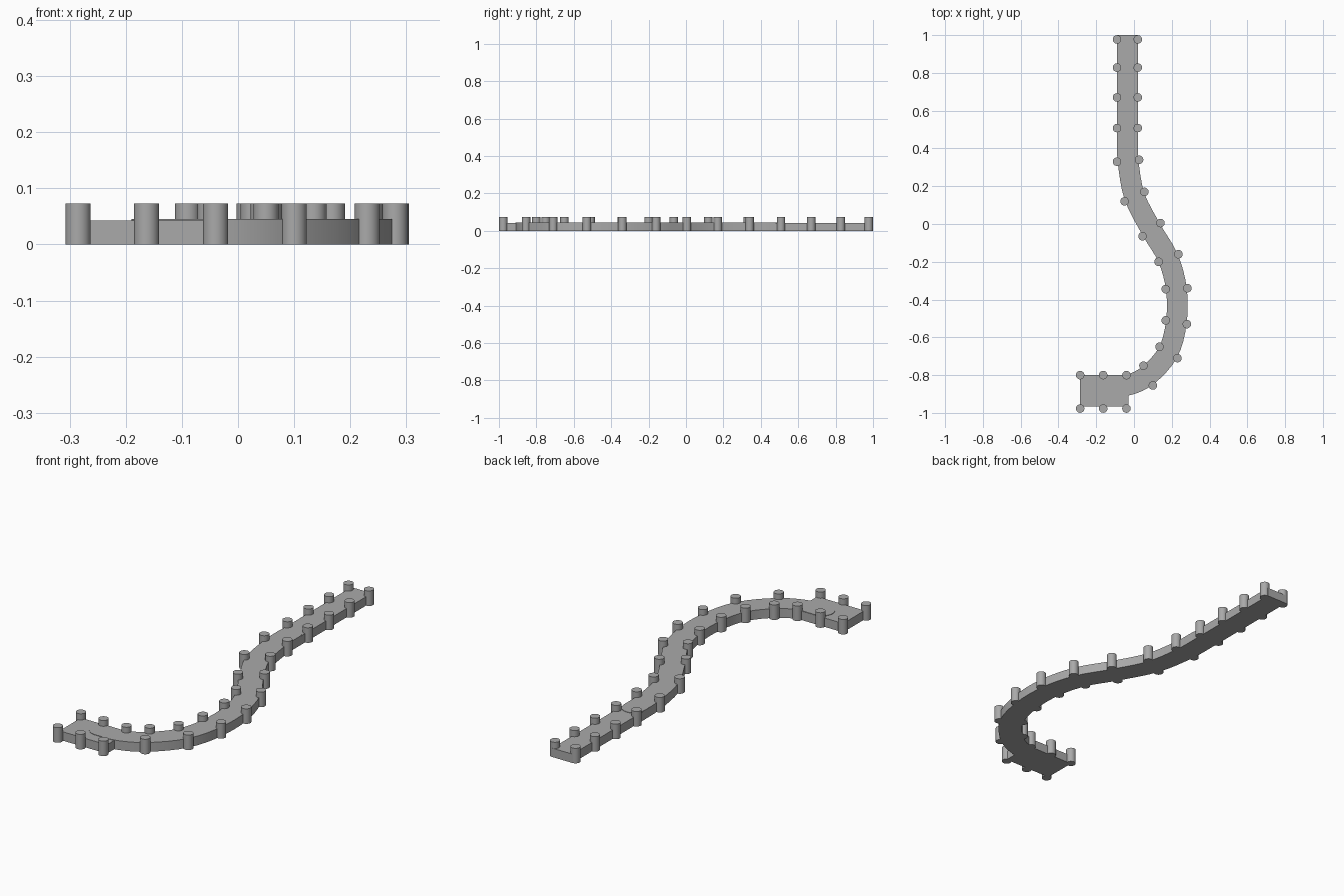
import bpy, bmesh, math
from mathutils import Vector

cube = bpy.data.objects.get("Cube")
if cube:
    bpy.data.objects.remove(cube, do_unlink=True)

grey = bpy.data.materials.new("stone grey")
grey.use_nodes = True
COLOR = (0.4, 0.4, 0.4, 1)
grey.diffuse_color = COLOR
grey.node_tree.nodes["Principled BSDF"].inputs["Base Color"].default_value = COLOR

HALF = 0.055      # half width of the walkway
POST_R = 0.0225
POST_H = 0.073


def prism(name, outline, height):
    """Extrude a flat outline upward from the ground."""
    bm = bmesh.new()
    base = bm.faces.new([bm.verts.new((p[0], p[1], 0)) for p in outline])
    top = bmesh.ops.extrude_face_region(bm, geom=[base], use_keep_orig=True)
    verts = [g for g in top["geom"] if isinstance(g, bmesh.types.BMVert)]
    bmesh.ops.translate(bm, verts=verts, vec=(0, 0, height))
    bmesh.ops.recalc_face_normals(bm, faces=bm.faces)
    mesh = bpy.data.meshes.new(name)
    bm.to_mesh(mesh)
    bm.free()
    mesh.materials.append(grey)
    obj = bpy.data.objects.new(name, mesh)
    bpy.context.collection.objects.link(obj)
    bpy.ops.object.select_all(action='DESELECT')
    obj.select_set(True)
    bpy.context.view_layer.objects.active = obj
    bpy.ops.object.shade_smooth_by_angle(angle=math.radians(30))
    return obj


def rect(x0, x1, y0, y1):
    return [(x0, y0), (x1, y0), (x1, y1), (x0, y1)]


def spline(points, steps=4):
    """Smooth path through the points."""
    pts = [Vector(p) for p in points]
    pts = [2 * pts[0] - pts[1]] + pts + [2 * pts[-1] - pts[-2]]
    path = []
    for a, b, c, d in zip(pts, pts[1:], pts[2:], pts[3:]):
        for i in range(steps):
            t = i / steps
            path.append(0.5 * (2 * b + (c - a) * t + (2 * a - 5 * b + 4 * c - d) * t**2
                               + (3 * b - a - 3 * c + d) * t**3))
    return path + [pts[-2]]


def round_ended_ribbon(path, half, cap=10):
    """Outline of a ribbon along the path with semicircular ends."""
    dirs = [(path[min(i + 1, len(path) - 1)] - path[max(i - 1, 0)]).normalized()
            for i in range(len(path))]
    outline = []
    for centres, tangents in ((path, dirs), (path[::-1], [-d for d in dirs[::-1]])):
        for p, d in zip(centres, tangents):
            outline.append(p + half * Vector((-d.y, d.x)))
        end, d = centres[-1], tangents[-1]
        for i in range(1, cap):
            a = math.pi * i / cap
            outline.append(end + half * (math.cos(a) * Vector((-d.y, d.x)) + math.sin(a) * d))
    return outline


# Straight walkway and end platform
prism("straight_walkway", rect(-0.09, 0.02, 0.4, 1.0), 0.043)
prism("end_platform", rect(-0.285, -0.03, -0.965, -0.8), 0.043)

# Curved walkway overlapping both
centre = [(-0.035, 0.45), (-0.031, 0.33), (0.003, 0.145), (0.092, -0.03), (0.18, -0.18),
          (0.224, -0.343), (0.224, -0.52), (0.18, -0.68), (0.075, -0.8), (-0.03, -0.852),
          (-0.135, -0.856)]
prism("curved_walkway", round_ended_ribbon(spline(centre), HALF), 0.045)

# Posts: paired on the straight and the platform, single along the bend
posts = [(x, y) for y in (0.977, 0.828, 0.67, 0.508) for x in (-0.09, 0.02)]
posts += [(x, y) for x in (-0.285, -0.163, -0.04) for y in (-0.8, -0.977)]
posts += [(-0.09, 0.33), (-0.05, 0.12), (0.045, -0.065), (0.13, -0.2), (0.168, -0.345),
          (0.168, -0.51), (0.135, -0.65), (0.05, -0.75)]
posts += [(0.027, 0.34), (0.055, 0.17), (0.14, 0.005), (0.235, -0.16), (0.2825, -0.34),
          (0.28, -0.53), (0.23, -0.71), (0.1, -0.855)]
circle = [math.tau * i / 32 for i in range(32)]
for i, (x, y) in enumerate(posts, 1):
    ring = [(x + POST_R * math.cos(a), y + POST_R * math.sin(a)) for a in circle]
    prism(f"post_{i}", ring, POST_H)
